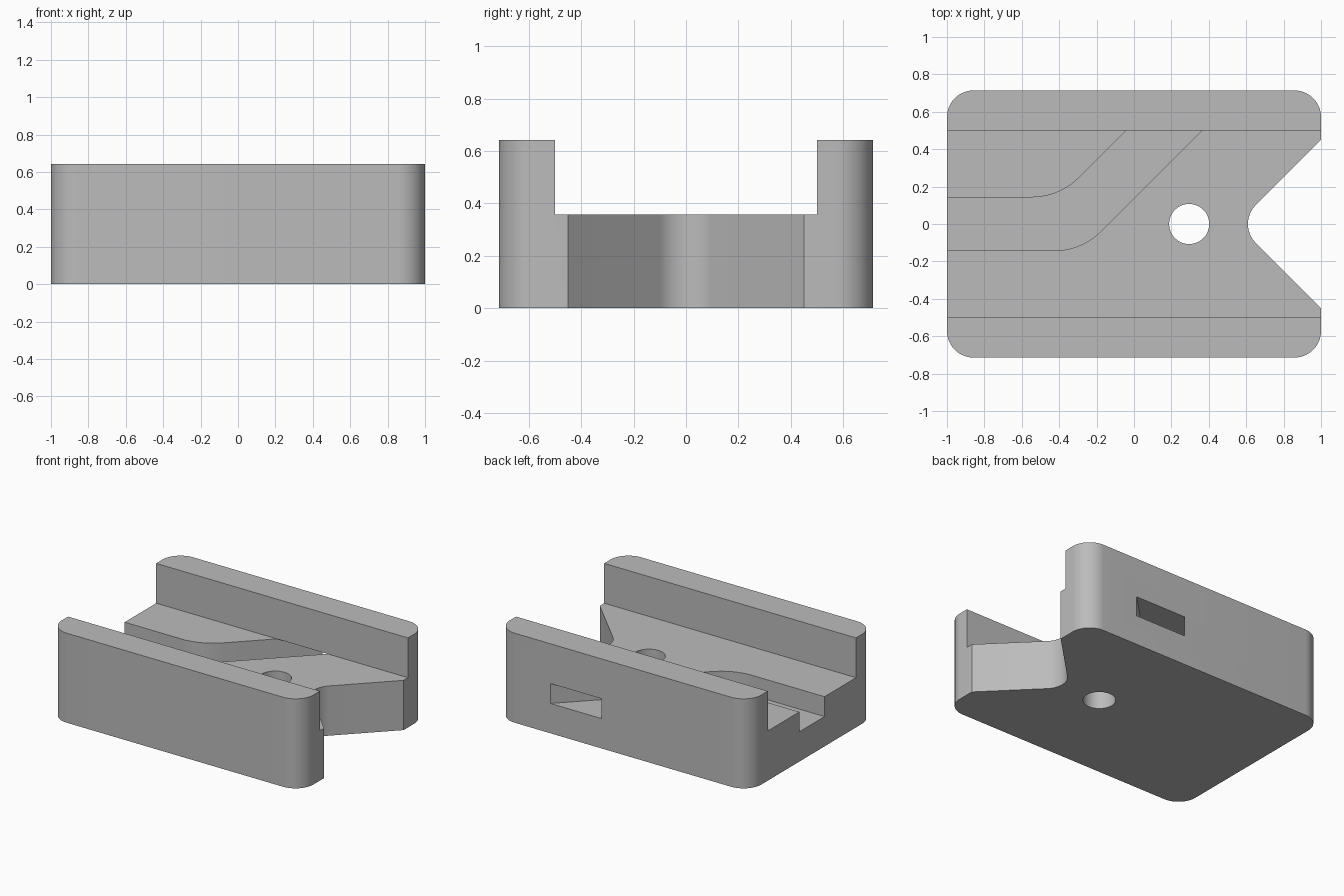
import bpy, bmesh, math
from mathutils import Vector

cube = bpy.data.objects.get("Cube")
if cube:
    bpy.data.objects.remove(cube, do_unlink=True)

U = 1 / 14                      # design module: the block is 28 modules long
LENGTH, WIDTH, HEIGHT = 28 * U, 20 * U, 9 * U
FLOOR, GROOVE_BOTTOM = 5 * U, 3 * U

grey = bpy.data.materials.new("light_grey")
grey.use_nodes = True
colour = (0.5, 0.5, 0.5, 1)
grey.diffuse_color = colour
grey.node_tree.nodes["Principled BSDF"].inputs["Base Color"].default_value = colour


def rounded(corners, steps=16):
    """Outline from (x, y, radius) corners, each replaced by a tangent arc."""
    out = []
    for i, (x, y, r) in enumerate(corners):
        p = Vector((x, y))
        if r == 0:
            out.append(p)
            continue
        a = (Vector(corners[i - 1][:2]) - p).normalized()
        b = (Vector(corners[(i + 1) % len(corners)][:2]) - p).normalized()
        half = a.angle(b) / 2
        centre = p + (a + b).normalized() * r / math.sin(half)
        start = p + a * r / math.tan(half) - centre
        end = p + b * r / math.tan(half) - centre
        sweep = math.atan2(start.cross(end), start.dot(end))
        for k in range(steps + 1):
            t = sweep * k / steps
            c, s = math.cos(t), math.sin(t)
            out.append(centre + Vector((c * start.x - s * start.y,
                                        s * start.x + c * start.y)))
    return out


def prism(name, outline, z0, z1):
    """Vertical prism over a flat outline."""
    bm = bmesh.new()
    base = bm.faces.new([bm.verts.new((p.x, p.y, z0)) for p in outline])
    top = bmesh.ops.extrude_face_region(bm, geom=[base])["geom"]
    bmesh.ops.translate(bm, vec=(0, 0, z1 - z0),
                        verts=[v for v in top if isinstance(v, bmesh.types.BMVert)])
    bmesh.ops.recalc_face_normals(bm, faces=bm.faces)
    mesh = bpy.data.meshes.new(name)
    bm.to_mesh(mesh)
    bm.free()
    mesh.materials.append(grey)
    obj = bpy.data.objects.new(name, mesh)
    bpy.context.collection.objects.link(obj)
    return obj


# Block with rounded corners and a V notch in its +x end
X, Y, R = LENGTH / 2, WIDTH / 2, 2 * U
MOUTH = 0.45
block = prism("guide_block", rounded([
    (-X, -Y, R), (X, -Y, R), (X, -MOUTH, 0), (X - MOUTH, 0, 2 * U),
    (X, MOUTH, 0), (X, Y, R), (-X, Y, R)]), 0, HEIGHT)

# Long channel between the two side walls
C = 7 * U
channel = prism("channel_cutter", rounded([
    (-2, -C, 0), (2, -C, 0), (2, C, 0), (-2, C, 0)]), FLOOR, 1)

# Bent groove that leaves through a window in the back wall
G, BEND, END = 2 * U, 5 * U, 1.0
NEAR, FAR = -0.138, -0.542       # x of each diagonal edge where y is 0
groove = prism("groove_cutter", rounded([
    (-2, -G, 0), (NEAR - G, -G, BEND), (NEAR + END, END, 0),
    (FAR + END, END, 0), (FAR + G, G, BEND), (-2, G, 0)]), GROOVE_BOTTOM, FLOOR)

# The groove is open to the channel, so its cutter rises slightly inside it
for v in groove.data.vertices:
    if v.co.z > GROOVE_BOTTOM + U and v.co.y < C - U:
        v.co.z += 0

# Round through hole
hole = prism("hole_cutter", [
    Vector((0.295 + 1.5 * U * math.cos(a), 1.5 * U * math.sin(a)))
    for a in (math.tau * k / 64 for k in range(64))], -1, 1)

for cutter in (channel, groove, hole):
    cutter.hide_render = True
    mod = block.modifiers.new(cutter.name, "BOOLEAN")
    mod.operation, mod.solver, mod.object = "DIFFERENCE", "EXACT", cutter
    bpy.context.view_layer.objects.active = block
    bpy.ops.object.modifier_apply(modifier=mod.name)
    bpy.data.objects.remove(cutter, do_unlink=True)

# Smooth arcs, crisp edges
bpy.ops.object.select_all(action="DESELECT")
block.select_set(True)
bpy.context.view_layer.objects.active = block
bpy.ops.object.shade_smooth_by_angle(angle=math.radians(30))
